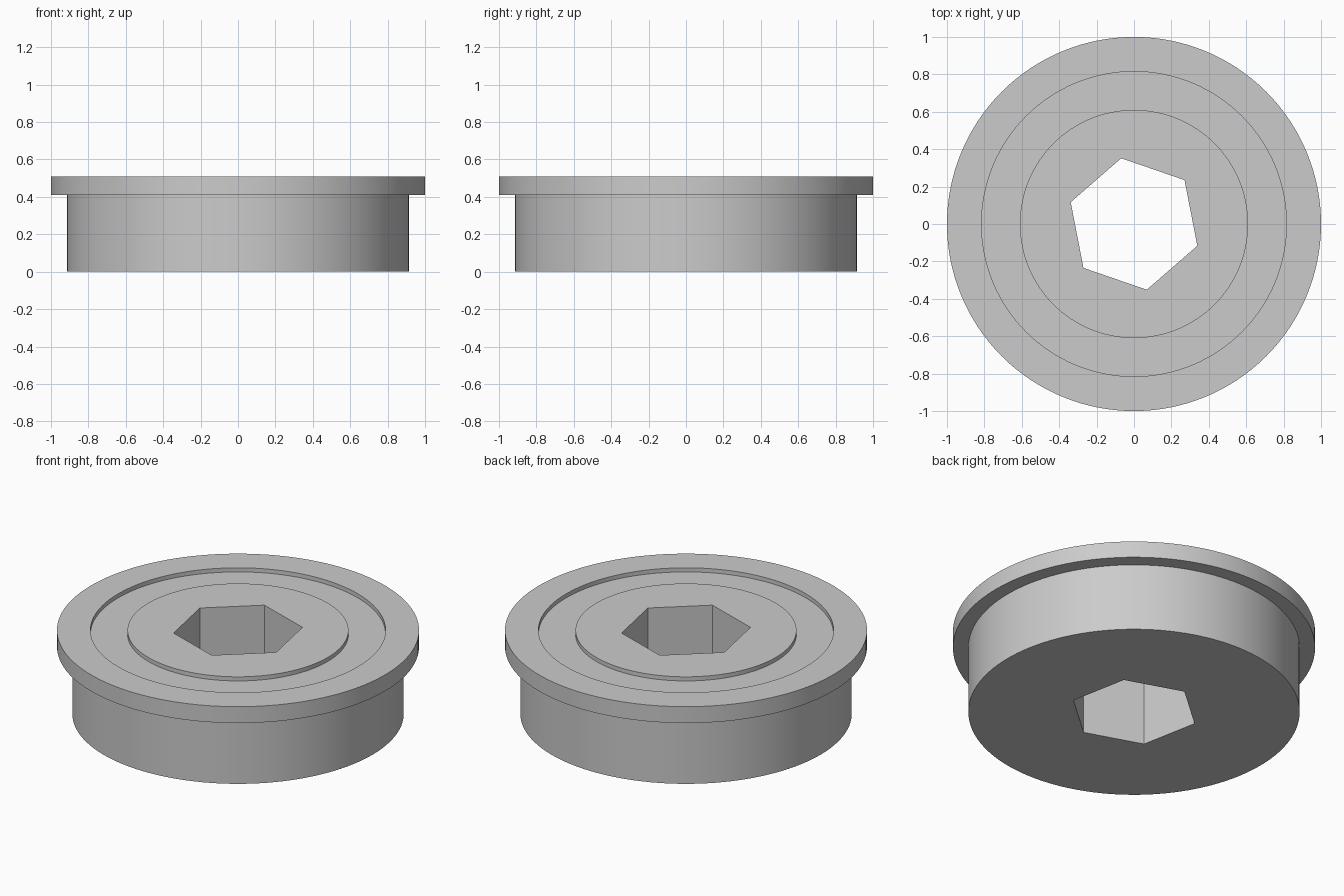
import bpy, bmesh, math

cube = bpy.data.objects.get("Cube")
if cube:
    bpy.data.objects.remove(cube)

grey = bpy.data.materials.new("plain_grey")
grey.use_nodes = True
color = (0.6, 0.6, 0.6, 1)
grey.diffuse_color = color
grey.node_tree.nodes["Principled BSDF"].inputs["Base Color"].default_value = color


def lathe(name, profile, segments, start=0.0):
    """Closed solid of revolution: rings joined by quads, capped at both ends."""
    bm = bmesh.new()
    angles = [start + 2 * math.pi * i / segments for i in range(segments)]
    rings = [[bm.verts.new((r * math.cos(a), r * math.sin(a), z)) for a in angles]
             for r, z in profile]
    for low, high in zip(rings, rings[1:]):
        for i in range(segments):
            j = (i + 1) % segments
            bm.faces.new((low[i], low[j], high[j], high[i]))
    bm.faces.new(rings[0][::-1])
    bm.faces.new(rings[-1])
    mesh = bpy.data.meshes.new(name)
    bm.to_mesh(mesh)
    bm.free()
    mesh.materials.append(grey)
    obj = bpy.data.objects.new(name, mesh)
    bpy.context.collection.objects.link(obj)
    return obj


# Flanged plug: body, overhanging flange, shallow ring groove, raised centre
TOP, FLANGE_Z, GROOVE_Z = 0.51, 0.41, 0.485
plug = lathe("flanged_plug", [
    (0.915, 0), (0.915, FLANGE_Z), (1, FLANGE_Z), (1, TOP),
    (0.815, TOP), (0.815, GROOVE_Z), (0.61, GROOVE_Z), (0.61, TOP),
], 128)

# Hexagonal socket cut right through
cutter = lathe("socket_cutter", [(0.358, -0.2), (0.358, 0.8)], 6, math.radians(41))
cutter.hide_render = True
cut = plug.modifiers.new("hex_socket", "BOOLEAN")
cut.operation = "DIFFERENCE"
cut.solver = "EXACT"
cut.object = cutter

bpy.ops.object.select_all(action="DESELECT")
plug.select_set(True)
bpy.context.view_layer.objects.active = plug
bpy.ops.object.modifier_apply(modifier=cut.name)
bpy.data.objects.remove(cutter)
bpy.ops.object.shade_smooth_by_angle(angle=math.radians(30))
